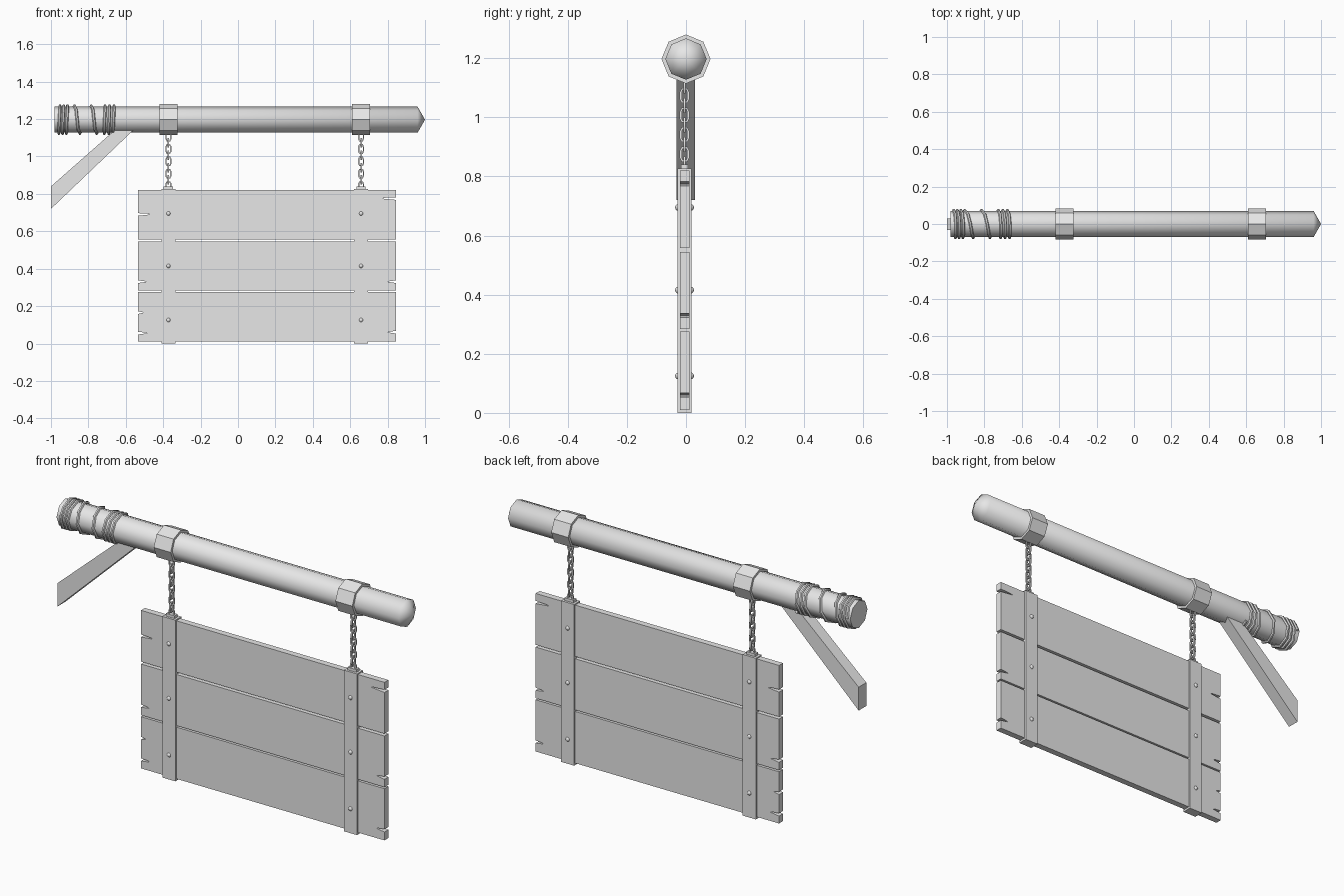
import bpy, bmesh, math
from mathutils import Vector

if "Cube" in bpy.data.objects:
    bpy.data.objects.remove(bpy.data.objects["Cube"], do_unlink=True)

GREY = (0.8, 0.8, 0.8, 1)
mat = bpy.data.materials.new("plain grey")
mat.use_nodes = True
mat.diffuse_color = GREY
mat.node_tree.nodes["Principled BSDF"].inputs["Base Color"].default_value = GREY

AXIS_Z = 1.197
BOARD_Y = -0.005
HANG_X = (-0.372, 0.658)


def finish(name, bm, smooth=None):
    bmesh.ops.recalc_face_normals(bm, faces=bm.faces)
    me = bpy.data.meshes.new(name)
    bm.to_mesh(me)
    bm.free()
    me.materials.append(mat)
    ob = bpy.data.objects.new(name, me)
    bpy.context.collection.objects.link(ob)
    if smooth:
        bpy.ops.object.select_all(action="DESELECT")
        ob.select_set(True)
        bpy.context.view_layer.objects.active = ob
        bpy.ops.object.shade_smooth_by_angle(angle=math.radians(smooth))
    return ob


def slab(name, outline, y0, y1):
    """Extrude an x-z outline from y0 to y1."""
    bm = bmesh.new()
    face = bm.faces.new([bm.verts.new((x, y0, z)) for x, z in outline])
    ext = bmesh.ops.extrude_face_region(bm, geom=[face])["geom"]
    moved = [v for v in ext if isinstance(v, bmesh.types.BMVert)]
    bmesh.ops.translate(bm, verts=moved, vec=(0, y1 - y0, 0))
    return finish(name, bm)


def lathe_x(name, profile, smooth, sides=8):
    """Revolve (x, radius) points around the beam axis; radius 0 is a tip."""
    bm = bmesh.new()
    rings = []
    for x, r in profile:
        n = sides if r else 1
        rings.append([bm.verts.new((x, r * math.cos(math.tau * i / sides),
                                    AXIS_Z + r * math.sin(math.tau * i / sides)))
                      for i in range(n)])
    for a, b in zip(rings, rings[1:]):
        for i in range(sides):
            j = (i + 1) % sides
            quad = [a[i % len(a)], a[j % len(a)], b[j % len(b)], b[i % len(b)]]
            bm.faces.new(list(dict.fromkeys(quad)))
    return finish(name, bm, smooth)


def tube(name, points, radius, sides, closed):
    """Sweep a small polygon along a path."""
    bm = bmesh.new()
    n = len(points)
    rings = []
    centre = sum(points, Vector()) / n
    for k, p in enumerate(points):
        a = points[(k - 1) % n] if closed else points[max(k - 1, 0)]
        b = points[(k + 1) % n] if closed else points[min(k + 1, n - 1)]
        t = (b - a).normalized()
        mid = centre if closed else Vector((p.x, 0, AXIS_Z))
        u = p - mid
        u = (u - t * u.dot(t)).normalized()
        w = t.cross(u)
        rings.append([bm.verts.new(p + radius * (u * math.cos(q) + w * math.sin(q)))
                      for q in (math.tau * (i + 0.5) / sides for i in range(sides))])
    for k in range(n if closed else n - 1):
        a, b = rings[k], rings[(k + 1) % n]
        for i in range(sides):
            j = (i + 1) % sides
            bm.faces.new((a[i], a[j], b[j], b[i]))
    if not closed:
        bm.faces.new(rings[0])
        bm.faces.new(rings[-1])
    return finish(name, bm, 50)


# Beam with a pointed end
lathe_x("beam", [(-0.98, 0), (-0.98, 0.07), (0.96, 0.07), (1.0, 0)], 62)

# Collars holding the chains
for side, x in zip(("right", "left"), HANG_X):
    lathe_x("collar_" + side, [(x - 0.048, 0.066), (x - 0.048, 0.083),
                               (x + 0.048, 0.083), (x + 0.048, 0.066)], 30)

# Rope: tight turns, wide crossing turns, tight turns
pitches = [0.02] * 3 + [0.09] * 2 + [0.024] * 3
path, x = [], -0.965
for pitch in pitches:
    for i in range(8):
        q = math.tau * i / 8
        wobble = 0.008 * math.sin(q)
        path.append(Vector((x + wobble, 0.074 * math.cos(q), AXIS_Z + 0.074 * math.sin(q))))
        x += pitch / 8
tube("rope_wrap", path, 0.008, 6, False)

# Diagonal strut
slab("strut", [(-1, 0.72), (-0.56, 1.14), (-0.66, 1.14), (-1, 0.84)], -0.032, 0.03)

# Planks: (bottom, top, splits on the right end, splits on the left end)
X0, X1 = -0.535, 0.845
planks = {
    "lower": (0.01, 0.275, [(0.055, 0.05), (0.165, 0.03)], [(0.06, 0.045)]),
    "middle": (0.283, 0.545, [(0.33, 0.045)], [(0.33, 0.045)]),
    "upper": (0.557, 0.82, [(0.69, 0.065)], [(0.775, 0.075)]),
}
for name, (z0, z1, right_cuts, left_cuts) in planks.items():
    pts = [(X0, z0), (X1, z0)]
    for z, d in left_cuts:
        pts += [(X1, z - 0.007), (X1 - d, z), (X1 - d + 0.012, z + 0.004), (X1, z + 0.007)]
    pts += [(X1, z1), (X0, z1)]
    for z, d in reversed(right_cuts):
        pts += [(X0, z + 0.007), (X0 + d - 0.012, z + 0.004), (X0 + d, z), (X0, z - 0.007)]
    slab("plank_" + name, pts, BOARD_Y - 0.016, BOARD_Y + 0.016)

for side, x in zip(("right", "left"), HANG_X):
    # Strap across the planks
    slab("strap_" + side, [(x - 0.037, 0), (x + 0.037, 0),
                           (x + 0.037, 0.826), (x - 0.037, 0.826)],
         BOARD_Y - 0.024, BOARD_Y + 0.024)
    # Small mount on top of the strap
    slab("chain_mount_" + side, [(x - 0.025, 0.82), (x + 0.025, 0.82),
                                 (x + 0.025, 0.84), (x - 0.025, 0.84)],
         BOARD_Y - 0.012, BOARD_Y + 0.012)

    # Rivets on both faces
    for k, z in enumerate((0.125, 0.415, 0.695)):
        for face, s in (("front", -1), ("back", 1)):
            bm = bmesh.new()
            bmesh.ops.create_uvsphere(bm, u_segments=8, v_segments=6, radius=0.012)
            bmesh.ops.translate(bm, verts=bm.verts, vec=(x, BOARD_Y + s * 0.02, z))
            finish(f"rivet_{side}_{face}_{k + 1}", bm, 60)

    # Chain links, alternately turned
    for k in range(9):
        z = 0.842 + k * 0.033
        pts = []
        for c, h in ((1, 0.5), (1, -0.5), (0.6, -1), (-0.6, -1),
                     (-1, -0.5), (-1, 0.5), (-0.6, 1), (0.6, 1)):
            a, b = c * 0.013, h * 0.022
            off = Vector((a, 0, b)) if k % 2 == 0 else Vector((0, a, b))
            pts.append(Vector((x, BOARD_Y, z)) + off)
        tube(f"chain_{side}_link_{k + 1}", pts, 0.0055, 4, True)
